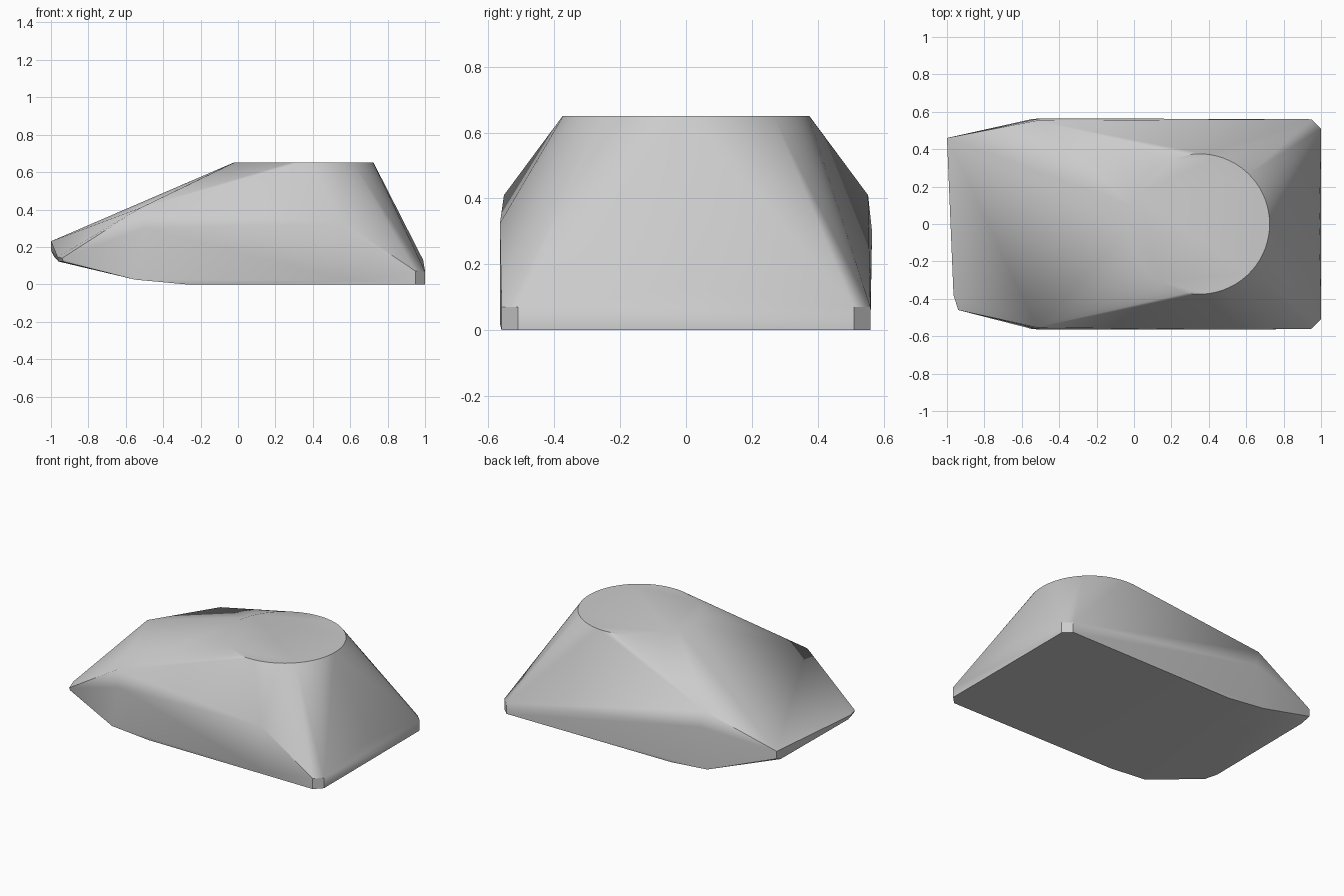
import bpy
import bmesh
import math

cube = bpy.data.objects.get("Cube")
if cube:
    bpy.data.objects.remove(cube, do_unlink=True)

grey = bpy.data.materials.new("mid grey")
grey.use_nodes = True
colour = (0.6, 0.6, 0.6, 1)
grey.diffuse_color = colour
grey.node_tree.nodes["Principled BSDF"].inputs["Base Color"].default_value = colour

# Round flat top
SEGMENTS = 72
points = []
for i in range(SEGMENTS):
    a = 2 * math.pi * i / SEGMENTS
    points.append((0.35 + 0.375 * math.cos(a), 0.375 * math.sin(a), 0.65))

# Chamfered rear corners, shoulders and underside, on both sides
for side in (-1, 1):
    for z in (0, 0.07):
        points += [(1, side * 0.51, z), (0.95, side * 0.56, z)]
    points += [
        (-0.52, side * 0.553, 0.41),
        (-0.5, side * 0.565, 0.3),
        (-0.55, side * 0.56, 0.025),
        (-0.28, side * 0.555, 0),
    ]

# Slight bulge of the rear wall, and the fuller front flank
points += [(0.99, 0, 0.13), (0.57, -0.565, 0.325), (0.6, -0.565, 0.02)]

# Skewed nose
points += [
    (-1, 0.46, 0.23), (-1, 0.46, 0.18), (-0.985, 0.4, 0.15),
    (-0.965, -0.38, 0.145), (-0.96, -0.36, 0.122),
    (-0.94, -0.46, 0.14), (-0.935, -0.455, 0.122),
]

# Taut skin over all the outline points
bm = bmesh.new()
for p in points:
    bm.verts.new(p)
bmesh.ops.convex_hull(bm, input=bm.verts[:])
loose = [v for v in bm.verts if not v.link_faces]
bmesh.ops.delete(bm, geom=loose, context="VERTS")
bmesh.ops.dissolve_limit(bm, angle_limit=math.radians(0.5),
                         verts=bm.verts[:], edges=bm.edges[:])
bmesh.ops.recalc_face_normals(bm, faces=bm.faces[:])

mesh = bpy.data.meshes.new("wedge_body")
bm.to_mesh(mesh)
bm.free()
mesh.materials.append(grey)
body = bpy.data.objects.new("wedge_body", mesh)
bpy.context.collection.objects.link(body)

bpy.ops.object.select_all(action="DESELECT")
body.select_set(True)
bpy.context.view_layer.objects.active = body
bpy.ops.object.shade_smooth_by_angle(angle=math.radians(35))
